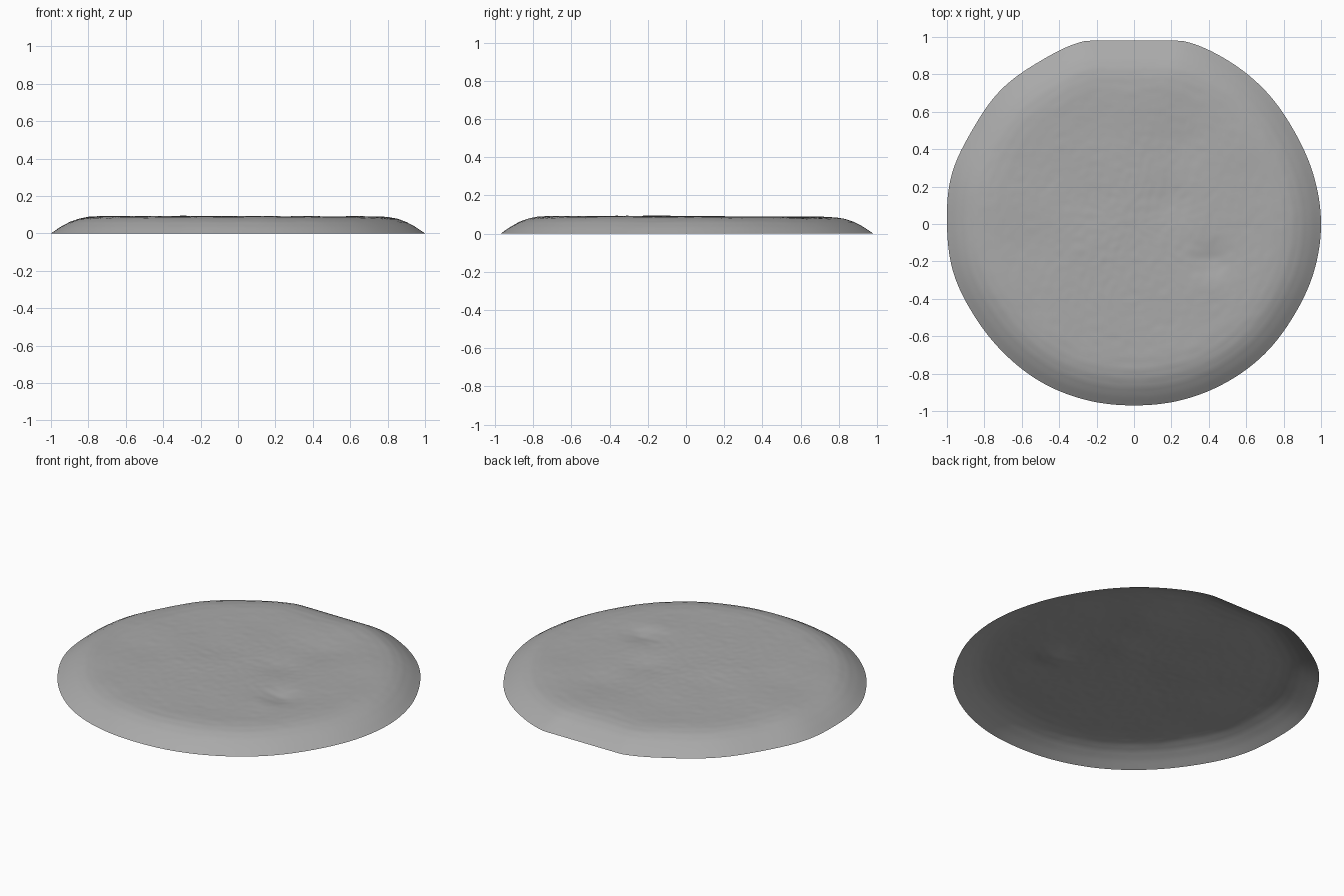
import bpy, bmesh, math
from mathutils import Vector, noise

if "Cube" in bpy.data.objects:
    bpy.data.objects.remove(bpy.data.objects["Cube"])

SEGMENTS, RINGS = 192, 70

# Outline radius every 15 degrees, counter-clockwise from +x
OUTLINE = [1.0, .995, .99, 1.0, 1.008, 1.013, .98, 1.013, 1.005, 1.01, 1.0, 1.01,
           1.0, 1.0, .985, .98, .98, .975, .97, .975, .98, .985, .985, .995]
# Rim cross-section: (fraction of radius, height)
PROFILE = [(0, .087), (.5, .088), (.74, .090), (.80, .087), (.85, .079),
           (.90, .061), (.95, .034), (1, 0)]
# Soft dents and swellings: x, y, width, height
DENTS = [(.25, .40, .16, -.012), (.20, .12, .12, -.008), (.42, -.20, .09, -.014),
         (.38, -.30, .10, .006), (-.30, -.10, .30, .003), (-.1, -.40, .3, .004)]


def outline(a):
    """Smooth periodic interpolation of the outline radius."""
    t = a / (2 * math.pi) * 24
    i = int(t)
    f = t - i
    p0, p1, p2, p3 = (OUTLINE[(i + k) % 24] for k in (-1, 0, 1, 2))
    r = p1 + .5 * f * (p2 - p0 + f * (2*p0 - 5*p1 + 4*p2 - p3 + f * (3*(p1 - p2) + p3 - p0)))
    # straight back edge and clean side limits
    if math.sin(a) > .5:
        r = min(r, .98 / math.sin(a))
    return min(r, 1 / max(abs(math.cos(a)), .01))


def height(s):
    for (s0, z0), (s1, z1) in zip(PROFILE, PROFILE[1:]):
        if s <= s1:
            return z0 + (z1 - z0) * (s - s0) / (s1 - s0)
    return 0


def surface(x, y, s):
    z = height(s)
    fade = min(1, (1 - s) / .2)
    for dx, dy, w, h in DENTS:
        z += fade * h * math.exp(-((x - dx)**2 + (y - dy)**2) / (w * w))
    z += fade * .0035 * noise.noise(Vector((x * 4, y * 4, 1)))
    z += fade * .0014 * noise.noise(Vector((x * 25, y * 25, 7)))
    # the back shoulder is a little lower than the front
    z -= fade * .004 * max(0, y)
    return max(z, 0)


# Domed shell, open underneath
bm = bmesh.new()
centre = bm.verts.new((0, 0, surface(0, 0, 0)))
rings = []
for j in range(1, RINGS + 1):
    s = j / RINGS
    ring = []
    for i in range(SEGMENTS):
        a = 2 * math.pi * i / SEGMENTS
        r = outline(a) * s
        x, y = r * math.cos(a), r * math.sin(a)
        ring.append(bm.verts.new((x, y, surface(x, y, s))))
    rings.append(ring)
for i in range(SEGMENTS):
    k = (i + 1) % SEGMENTS
    bm.faces.new((centre, rings[0][i], rings[0][k]))
    for a, b in zip(rings, rings[1:]):
        bm.faces.new((a[i], b[i], b[k], a[k]))
for f in bm.faces:
    f.smooth = True
mesh = bpy.data.meshes.new("flat_round_shell")
bm.to_mesh(mesh)
bm.free()
shell = bpy.data.objects.new("flat_round_shell", mesh)
bpy.context.collection.objects.link(shell)

grey = bpy.data.materials.new("plain grey")
grey.diffuse_color = (.4, .4, .4, 1)
grey.use_nodes = True
grey.node_tree.nodes["Principled BSDF"].inputs["Base Color"].default_value = grey.diffuse_color
mesh.materials.append(grey)
